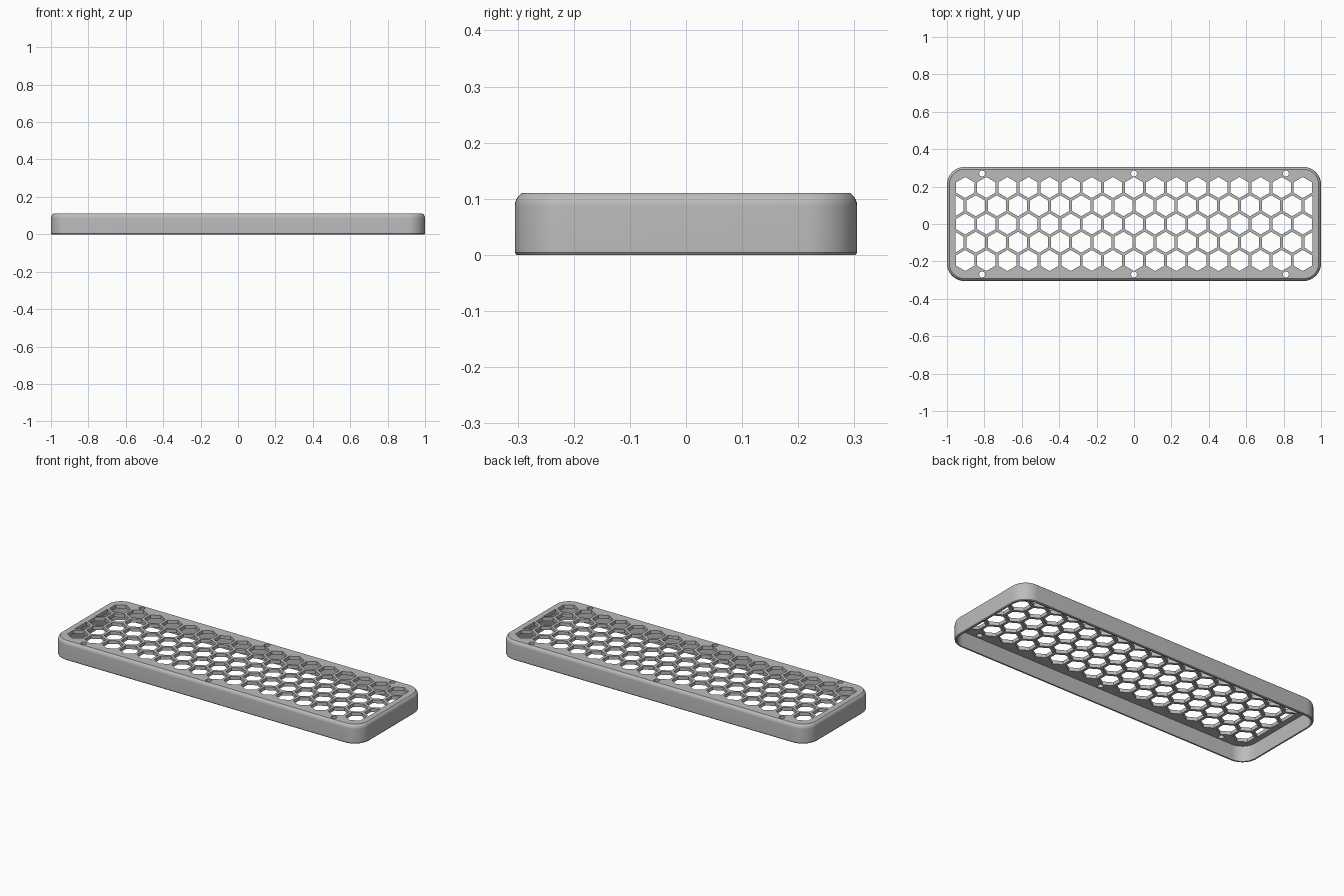
import bpy, bmesh, math

if "Cube" in bpy.data.objects:
    bpy.data.objects.remove(bpy.data.objects["Cube"])

HX, HY, H = 1.0, 0.305, 0.11      # half length, half width, height
CORNER, WALL, PLATE = 0.095, 0.012, 0.02


def rounded_ring(bm, inset, z, seg=12):
    """Loop of vertices around a rounded rectangle."""
    r = CORNER - inset
    ring = []
    for k, (sx, sy) in enumerate([(1, 1), (-1, 1), (-1, -1), (1, -1)]):
        for i in range(seg + 1):
            a = math.pi / 2 * (k + i / seg)
            ring.append(bm.verts.new((sx * (HX - CORNER) + r * math.cos(a),
                                      sy * (HY - CORNER) + r * math.sin(a), z)))
    return ring


def prism(bm, pts, z0, z1):
    """Closed prism over a counter-clockwise outline."""
    lo = [bm.verts.new((x, y, z0)) for x, y in pts]
    hi = [bm.verts.new((x, y, z1)) for x, y in pts]
    bm.faces.new(lo[::-1])
    bm.faces.new(hi)
    n = len(pts)
    for i in range(n):
        j = (i + 1) % n
        bm.faces.new((lo[i], lo[j], hi[j], hi[i]))


def make_object(bm, name):
    bmesh.ops.recalc_face_normals(bm, faces=bm.faces)
    me = bpy.data.meshes.new(name)
    bm.to_mesh(me)
    bm.free()
    ob = bpy.data.objects.new(name, me)
    bpy.context.collection.objects.link(ob)
    return ob


# Shell: section from the underside of the plate, down the wall, up to the top
section = [(WALL, H - PLATE), (WALL, 0.0), (0.003, 0.0), (0.0, 0.004)]
R, SWEEP = 0.0274, math.radians(57)
for i in range(6):
    t = SWEEP * i / 5
    section.append((R * (1 - math.cos(t)), H - R * math.sin(SWEEP) + R * math.sin(t)))
bm = bmesh.new()
rings = [rounded_ring(bm, s, z) for s, z in section]
for a, b in zip(rings, rings[1:]):
    for i in range(len(a)):
        j = (i + 1) % len(a)
        bm.faces.new((a[i], a[j], b[j], b[i]))
bm.faces.new(rings[0])
bm.faces.new(rings[-1])
cover = make_object(bm, "perforated_cover")

# Cutter: honeycomb holes, clipped at the short ends, and six screw holes
PITCH, ROW, HEX_R, CLIP = 0.1128, 0.0976, 0.056, 0.955
bm = bmesh.new()
for row in range(-2, 3):
    count = 17 if row % 2 == 0 else 18
    for c in range(count):
        cx = (c - (count - 1) / 2) * PITCH
        pts = []
        for k in range(6):
            a = math.radians(30 + 60 * k)
            x = cx + HEX_R * math.cos(a)
            pts.append((max(-CLIP, min(CLIP, x)), row * ROW + HEX_R * math.sin(a)))
        prism(bm, pts, H - 0.05, H + 0.05)
for x in (-0.812, 0, 0.812):
    for y in (-0.27, 0.27):
        prism(bm, [(x + 0.016 * math.cos(k * math.pi / 10),
                    y + 0.016 * math.sin(k * math.pi / 10)) for k in range(20)],
              H - 0.05, H + 0.05)
cutter = make_object(bm, "hole_cutter")
cutter.hide_render = True

# Cut the holes
mod = cover.modifiers.new("holes", 'BOOLEAN')
mod.operation = 'DIFFERENCE'
mod.solver = 'EXACT'
mod.object = cutter
bpy.context.view_layer.objects.active = cover
cover.select_set(True)
cutter.select_set(False)
bpy.ops.object.modifier_apply(modifier=mod.name)
bpy.data.objects.remove(cutter)

# Colour and shading
mat = bpy.data.materials.new("plain_grey")
mat.diffuse_color = (0.5, 0.5, 0.5, 1)
mat.use_nodes = True
mat.node_tree.nodes["Principled BSDF"].inputs["Base Color"].default_value = mat.diffuse_color
cover.data.materials.clear()
cover.data.materials.append(mat)
bpy.ops.object.shade_smooth_by_angle(angle=math.radians(30))
